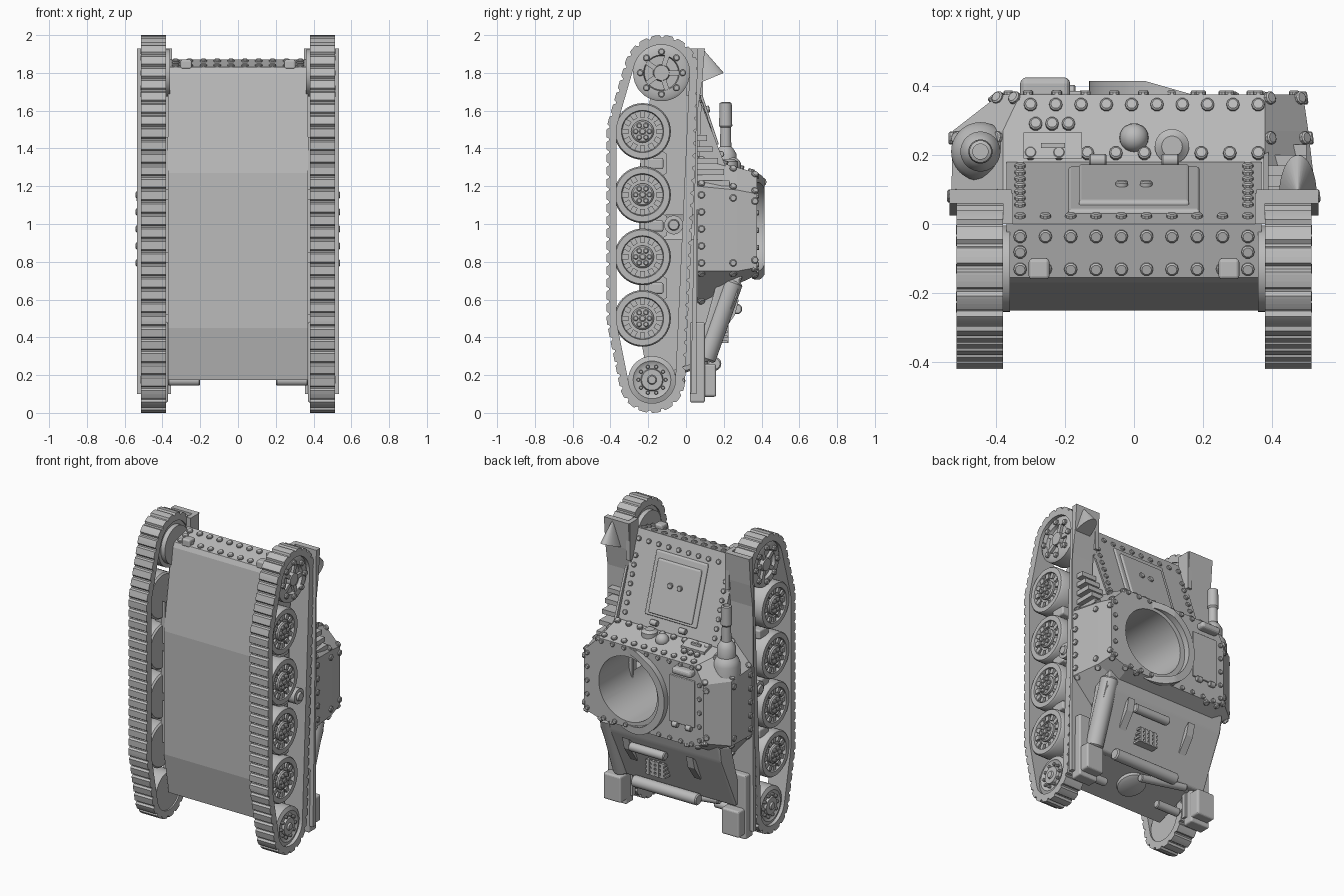
import bpy, bmesh, math
from mathutils import Vector
from mathutils.geometry import convex_hull_2d

if "Cube" in bpy.data.objects:
    bpy.data.objects.remove(bpy.data.objects["Cube"])

grey = bpy.data.materials.new("plain grey")
grey.use_nodes = True
grey.diffuse_color = (0.5, 0.5, 0.5, 1)
grey.node_tree.nodes["Principled BSDF"].inputs["Base Color"].default_value = (0.5, 0.5, 0.5, 1)


def finish(name, bm, smooth=False):
    bmesh.ops.recalc_face_normals(bm, faces=bm.faces)
    me = bpy.data.meshes.new(name)
    bm.to_mesh(me)
    bm.free()
    ob = bpy.data.objects.new(name, me)
    bpy.context.collection.objects.link(ob)
    me.materials.append(grey)
    if smooth:
        bpy.ops.object.select_all(action='DESELECT')
        ob.select_set(True)
        bpy.context.view_layer.objects.active = ob
        bpy.ops.object.shade_smooth_by_angle(angle=math.radians(35))
    return ob


def loft(bm, rings, cap=True):
    vs = [[bm.verts.new(p) for p in r] for r in rings]
    n = len(vs[0])
    for a, b in zip(vs, vs[1:]):
        for i in range(n):
            j = (i + 1) % n
            bm.faces.new((a[i], a[j], b[j], b[i]))
    if cap:
        bm.faces.new(vs[0])
        bm.faces.new(vs[-1])


def prism(name, pts, x0, x1, bevel=0):
    # side outline (y, z) stretched across x
    bm = bmesh.new()
    loft(bm, [[(x, y, z) for y, z in pts] for x in (x0, x1)])
    if bevel:
        bmesh.ops.bevel(bm, geom=bm.edges[:], offset=bevel, segments=3, affect='EDGES', profile=0.5)
    return finish(name, bm)


def box(name, x, y, z, bevel=0):
    return prism(name, [(y[0], z[0]), (y[1], z[0]), (y[1], z[1]), (y[0], z[1])], x[0], x[1], bevel)


def turn(bm, profile, loc, axis, seg=24, closed=False):
    # (radius, height) profile turned around an axis
    q = Vector(axis).to_track_quat('Z', 'Y')
    def ring(r, h):
        return [Vector(loc) + q @ Vector((r * math.cos(t), r * math.sin(t), h))
                for t in (2 * math.pi * i / seg for i in range(seg))]
    rings = [ring(r, h) for r, h in profile]
    loft(bm, rings + rings[:1] if closed else rings, not closed)
    if closed:
        bmesh.ops.remove_doubles(bm, verts=bm.verts, dist=1e-6)


def lathe(name, profile, loc, axis, seg=24, closed=False):
    bm = bmesh.new()
    turn(bm, profile, loc, axis, seg, closed)
    return finish(name, bm, True)


def rod(name, a, b, r, seg=20):
    d = Vector(b) - Vector(a)
    return lathe(name, [(r * .8, 0), (r, r * .2), (r, d.length - r * .2), (r * .8, d.length)], a, d, seg)


# Hull, nose and engine deck
hull = prism("hull", [(-.17, 1.8), (-.155, 1.83), (0, 1.87), (.18, 1.33), (.16, .6), (.09, .28),
                      (-.2, .175), (-.25, .45), (-.25, 1.27)], -.37, .37)
prism("engine_deck", [(.3, .73), (.16, .68), (.06, .32), (.08, .27), (.12, .27), (.27, .62)], -.45, .44, .012)

# Casemate with angled corners, wider below than above
levels = [(.06, 1.36, 1.2, -.53, .53, .57, .75), (.27, 1.3, 1.18, -.525, .505, .68, .75),
          (.375, 1.27, 1.16, -.39, .49, .73, .77)]
rings = []
for y, zf, zc, xl, xr, zr, zs in levels:
    f = max(-.38, xl + .06)
    rings.append([Vector((x, y, z)) for x, z in ((f, zf), (xl, zc), (xl, zs), (f, zr),
                                                (.36, zr), (xr, zs), (xr, zc), (.38, zf))])
bm = bmesh.new()
loft(bm, rings)
casemate = finish("casemate", bm)

# Round roof opening with a rim that slopes off to one side
ring_at = (.15, 0, .985)
cutter = lathe("opening_cutter", [(.215, -.15), (.215, .5)], (.165, 0, .985), (0, 1, 0), 48)
cutter.hide_render = True
cutter.hide_set(True)
for body in (casemate, hull):
    cut = body.modifiers.new("opening", 'BOOLEAN')
    cut.object = cutter
    cut.solver = 'EXACT'
bm = bmesh.new()
turn(bm, [(.235, .36), (.28, .36), (.28, .415), (.235, .415)], ring_at, (0, 1, 0), 64, True)
bmesh.ops.bisect_plane(bm, geom=bm.verts[:] + bm.edges[:] + bm.faces[:], plane_co=(.03, .415, 0),
                       plane_no=(.04, .14, 0), clear_outer=True)
bmesh.ops.holes_fill(bm, edges=[e for e in bm.edges if e.is_boundary])
finish("opening_rim", bm, True)

# Rivets
rivets = bmesh.new()


def row(a, b, n, normal, r=.019):
    a, b = Vector(a), Vector(b)
    for i in range(n):
        turn(rivets, [(r, -.008), (r, .008), (r * .75, .012)], a.lerp(b, i / max(1, n - 1)), normal, 10)


glacis_n = (0, .54, .18)
front_n = (0, .06, .19)
nose_n = (0, -.04, .155)
row((-.33, -.035, 1.861), (.33, -.035, 1.861), 10, nose_n)
row((-.33, -.13, 1.836), (.33, -.13, 1.836), 10, nose_n)
row((-.33, -.08, 1.849), (.33, -.08, 1.849), 2, nose_n)
row((-.33, .02, 1.81), (.33, .02, 1.81), 10, glacis_n, .016)
for s in (-1, 1):
    row((s * .33, .053, 1.71), (s * .33, .165, 1.375), 7, glacis_n, .016)
row((-.3, .345, 1.28), (.36, .345, 1.28), 10, front_n)
row((-.3, .205, 1.325), (.36, .205, 1.325), 9, front_n)
row((-.285, .29, 1.3), (-.19, .29, 1.3), 3, front_n)
mid, top = rings[1], rings[2]
for k in range(8):
    # borders of each casemate wall, then the roof edge
    j = (k + 1) % 8
    n = max(2, round((top[j] - top[k]).length / .075))
    for lo, hi in ((rings[0], mid), (mid, top)):
        if k == 7:
            continue
        c = (lo[k] + lo[j] + hi[k] + hi[j]) / 4
        nrm = (lo[j] - lo[k]).cross(hi[k] - lo[k]).normalized()
        if nrm.dot(c - Vector((0, .2, .97))) < 0:
            nrm.negate()
        q = [c + (p - c) * .8 for p in (lo[k], lo[j], hi[j], hi[k])]
        if lo is rings[0]:
            row(q[0], q[1], n, nrm)
        row(q[3], q[2], 2, nrm)
    c = Vector((.05, .375, 1))
    row(c + (top[k] - c) * .94, c + (top[j] - c) * .94, n, (0, 1, 0), .015)
finish("rivets", rivets)

# Front hatch on the sloped plate, with hinges
def slope(z, lift):
    return (1.87 - z) * .333 + lift

for nm, w, z0, z1, lift in (("hatch_frame", .19, 1.4, 1.78, .012), ("hatch_door", .16, 1.42, 1.74, .025)):
    prism(nm, [(slope(z0, -.02), z0), (slope(z0, lift), z0), (slope(z1, lift), z1), (slope(z1, -.02), z1)], -w, w, .008)
for s in (-1, 1):
    rod("hatch_hinge", (s * .105 - .025, .185, 1.37), (s * .105 + .025, .185, 1.37), .018, 12)
    rod("hatch_bolt", (s * .035, .08, 1.6), (s * .035, .125, 1.61), .018, 12)
    box("tow_bracket", (s * .275 - .03, s * .275 + .03), (-.16, -.1), (1.82, 1.87), .01)

# Vision port and sights on the front plate
prism("vision_port", [(.19, 1.3), (.265, 1.28), (.265, 1.318), (.19, 1.34)], -.32, -.15)
box("vision_slit", (-.27, -.2), (.22, .235), (1.3, 1.342))
bm = bmesh.new()
bmesh.ops.create_uvsphere(bm, u_segments=20, v_segments=12, radius=.042)
bmesh.ops.translate(bm, verts=bm.verts, vec=(0, .25, 1.31))
finish("ball_sight", bm, True)
lathe("round_port", [(.05, 0), (.05, .05), (.035, .06), (.03, .065)], (.11, .225, 1.28), (0, 0, 1))

# Gun in its side mount
lathe("gun_mount", [(.085, 0), (.085, .13), (.075, .16), (.058, .18), (.058, .24), (.04, .27), (.03, .28), (.028, .38),
                    (.035, .39), (.032, .51), (.022, .515), (.022, .46)], (-.445, .21, 1.13), (0, 0, 1), 32)

# Roof periscope and crew hatch
box("periscope", (-.33, -.185), (.36, .425), (1.2, 1.245), .018)
box("roof_hatch", (-.33, -.145), (.37, .385), (.86, 1.17), .004)
for x in (-.29, -.19):
    rod("roof_hatch_hinge", (x - .02, .385, .85), (x + .02, .385, .85), .018, 12)

# Hooded headlight and slatted step
bm = bmesh.new()
arc = [math.pi * i / 16 for i in range(17)]
loft(bm, [[(.475 + w * math.cos(t), .08 + h * math.sin(t), z + lean * math.sin(t)) for t in arc]
          for w, h, z, lean in ((.005, .015, 1.92, 0), (.055, .12, 1.75, .05))])
finish("headlight_hood", bm, True)
prism("step_gusset", [(.08, 1.64), (.06, 1.18), (.25, 1.2)], .375, .39)
for i in range(5):
    z = 1.2 + i * .06
    box("step_slat", (.38, .5), (.06, .23 - i * .03), (z, z + .03))

# Rear duct, exhaust, vent and tools
rod("side_duct", (.4, .25, .7), (.4, .1, .28), .055, 24)
rod("exhaust_drum", (-.2, .15, .26), (.28, .15, .26), .037)
rod("exhaust_pipe", (-.04, .27, .55), (.22, .27, .55), .028)
rod("tail_pipe", (.02, .08, .22), (-.32, .1, .27), .025)
lathe("tail_disc", [(.09, 0), (.09, .025), (.07, .035)], (0, -.03, .24), (0, .11, -.3))
for i in range(4):
    box("vent_bar", (.01 + i * .035, .03 + i * .035), (.17, .225), (.37, .47))
    box("vent_cross", (0, .145), (.17, .22), (.37 + i * .027, .383 + i * .027))
for x in (-.22, .25):
    prism("deck_strap", [(.28, .6), (.26, .52), (.19, .42), (.2, .53)], x - .025, x + .025)

# Running gear
WHEELS = [(-.23, z) for z in (1.49, 1.155, .826, .5)]
SPROCKET, IDLER = (-.13, 1.8), (-.18, .175)
LINK = 8


def track_path(n):
    circles = [(SPROCKET, .185), (IDLER, .16)] + [(w, .175) for w in WHEELS]
    pts = [Vector((c[0] + r * math.cos(t), c[1] + r * math.sin(t)))
           for c, r in circles for t in (math.tau * i / 72 for i in range(72))]
    hull_pts = [pts[i] for i in convex_hull_2d(pts)]
    segs = list(zip(hull_pts, hull_pts[1:] + hull_pts[:1]))
    total = sum((b - a).length for a, b in segs)
    out, k, done = [], 0, 0
    for i in range(n):
        d = total * i / n
        while k < len(segs) - 1 and done + (segs[k][1] - segs[k][0]).length < d:
            done += (segs[k][1] - segs[k][0]).length
            k += 1
        a, b = segs[k]
        out.append(a + (b - a).normalized() * (d - done))
    return out


path = track_path(66 * LINK)
middle = sum(path, Vector((0, 0))) / len(path)


def track(side):
    bm = bmesh.new()
    rings = []
    for i, p in enumerate(path):
        t = path[(i + 3) % len(path)] - path[i - 3]
        n = Vector((t.y, -t.x)).normalized()
        if n.dot(p - middle) < 0:
            n.negate()
        o = p + n * (.015 if i % LINK < 6 else .002)
        q = p - n * .036
        rings.append([(side * x, v.x, v.y) for x, v in ((.38, q), (.38, o), (.514, o), (.514, q))])
    loft(bm, rings + rings[:1], False)
    bmesh.ops.remove_doubles(bm, verts=bm.verts, dist=1e-6)
    finish("track", bm)


def studs(name, s, c, x, radius, count, r, h=.014):
    bm = bmesh.new()
    for i in range(count):
        t = math.tau * i / count
        turn(bm, [(r, 0), (r, h), (r * .7, h + .004)],
             (s * x, c[0] + radius * math.cos(t), c[1] + radius * math.sin(t)), (s, 0, 0), 10)
    finish(name, bm)


def spokes(name, s, c, r0, r1, w, count, x0, x1):
    bm = bmesh.new()
    for i in range(count):
        t = math.tau * i / count
        u, v = Vector((0, math.cos(t), math.sin(t))), Vector((0, -math.sin(t), math.cos(t))) * w
        o = Vector((0, c[0], c[1]))
        loft(bm, [[o + u * r0 - v + Vector((s * x, 0, 0)), o + u * r1 - v + Vector((s * x, 0, 0)),
                   o + u * r1 + v + Vector((s * x, 0, 0)), o + u * r0 + v + Vector((s * x, 0, 0))] for x in (x0, x1)])
    finish(name, bm)


for s in (-1, 1):
    out = (s, 0, 0)
    track(s)
    for c in WHEELS:
        lathe("road_wheel", [(.14, 0), (.15, .01), (.15, .1), (.143, .11), (.112, .11), (.107, .09), (.06, .09),
                             (.06, .105), (.052, .112)], (s * .39, *c), out, 40)
        spokes("wheel_ribs", s, c, .075, .108, .014, 12, .47, .494)
        studs("wheel_bolts", s, c, .5, .036, 6, .014, .01)
        studs("wheel_cap", s, c, .5, 0, 1, .018, .01)
    lathe("sprocket", [(.15, 0), (.15, .1), (.135, .11), (.095, .11), (.09, .09), (.045, .09), (.04, .115)],
          (s * .39, *SPROCKET), out, 40)
    lathe("drive_housing", [(.125, 0), (.125, .035)], (s * .36, *SPROCKET), out, 40)
    studs("sprocket_bolts", s, SPROCKET, .498, .113, 8, .018)
    spokes("sprocket_spokes", s, SPROCKET, .03, .1, .013, 5, .47, .498)
    lathe("idler", [(.126, 0), (.126, .1), (.1, .11), (.085, .1), (.06, .1), (.055, .115), (.025, .115), (.02, .125)],
          (s * .39, *IDLER), out, 32)
    studs("idler_bolts", s, IDLER, .488, .072, 10, .01)
    lathe("return_roller", [(.05, 0), (.05, .11), (.03, .112), (.025, .125)], (s * .385, -.065, .995), out)
    for z in (1.32, .99, .66):
        box("bogie_bracket", (s * .36, s * .46), (-.22, -.12), (z - .03, z + .03), .01)
        prism("bogie_arm", [(-.1, z - .05), (-.1, z + .05), (-.24, z + .14), (-.24, z - .14)], s * .37, s * .4)
    # Fender, its rear box, lamp and tow tube on each side
    prism("fender", [(.06, 1.93), (.1, 1.93), (.085, 1.75), (.062, 1.6), (.055, .1), (.025, .1)], s * .355, s * .535)
    box("mudguard", (s * .35, s * .38), (.0, .09), (1.68, 1.93))
    box("fender_box", (s * .37, s * .51), (.02, .1), (.055, .48), .01)
    box("rear_lamp", (s * .37, s * .5), (.08, .16), (.085, .26), .012)
    rod("tow_tube", (s * .2, -.03, .17), (s * .37, -.03, .17), .027, 14)
